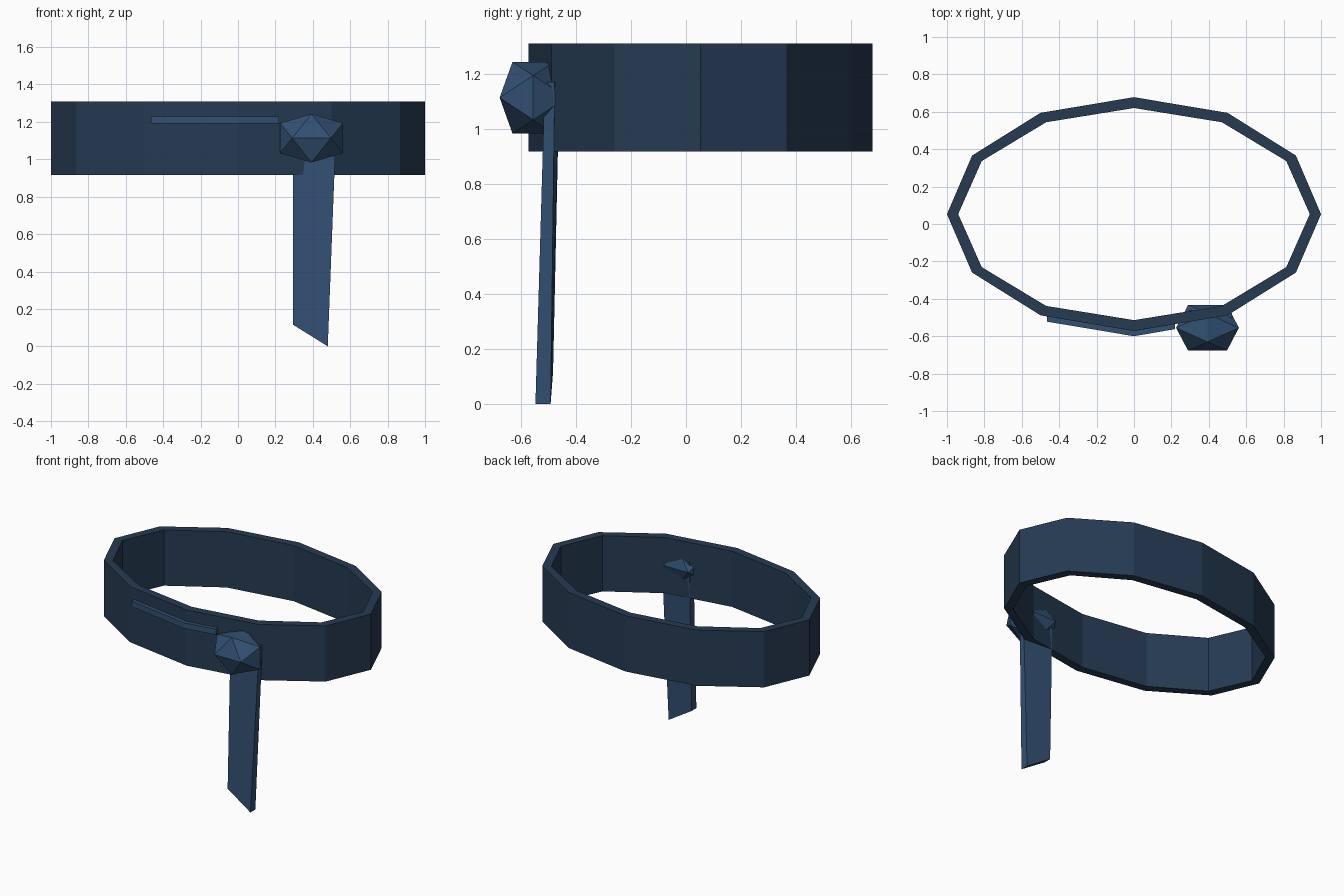
import bpy, math

if "Cube" in bpy.data.objects:
    bpy.data.objects.remove(bpy.data.objects["Cube"])


def material(name, rgb):
    m = bpy.data.materials.new(name)
    m.diffuse_color = (*rgb, 1)
    m.use_nodes = True
    m.node_tree.nodes["Principled BSDF"].inputs["Base Color"].default_value = m.diffuse_color
    return m


def add_mesh(name, verts, faces, mat):
    me = bpy.data.meshes.new(name)
    me.from_pydata(verts, [], faces)
    me.materials.append(mat)
    me.validate()
    ob = bpy.data.objects.new(name, me)
    bpy.context.collection.objects.link(ob)
    return ob


def loft(name, rings, mat, closed=False):
    """Skin a list of four-point cross-sections, capping open ends."""
    n = len(rings)
    faces = []
    for i in range(n if closed else n - 1):
        a, b = 4 * i, 4 * ((i + 1) % n)
        faces += [(a + j, a + (j + 1) % 4, b + (j + 1) % 4, b + j) for j in range(4)]
    if not closed:
        faces += [(3, 2, 1, 0), tuple(4 * (n - 1) + j for j in range(4))]
    return add_mesh(name, [v for r in rings for v in r], faces, mat)


dark = material("dark_cloth", (0.019, 0.043, 0.085))
light = material("light_cloth", (0.032, 0.08, 0.17))

# Twelve-sided oval waistband
CY, Z0, Z1 = 0.053, 0.917, 1.31
band = []
for k in range(12):
    c, s = math.cos(k * math.pi / 6), math.sin(k * math.pi / 6)
    o, i = (c, CY + 0.625 * s), (0.94 * c, CY + 0.567 * s)
    band.append([(*o, Z0), (*o, Z1), (*i, Z1), (*i, Z0)])
loft("waistband", band, dark, closed=True)

# Raised fold along the front of the band
fold = []
for x, y in ((-0.465, -0.522), (0, -0.6), (0.22, -0.562)):
    yi = y + 0.04
    fold.append([(x, y, 1.19), (x, yi, 1.19), (x, yi, 1.23), (x, y, 1.23)])
loft("front_fold", fold, light)

# Hanging tail with a slanted end
loft("hanging_tail", [
    [(0.295, -0.537, 0.115), (0.48, -0.547, 0.0), (0.48, -0.492, 0.0), (0.295, -0.483, 0.115)],
    [(0.295, -0.504, 1.17), (0.525, -0.513, 1.17), (0.525, -0.477, 1.17), (0.295, -0.46, 1.17)],
], light)

# Faceted knot: a stretched icosahedron with edges along the axes
g = 1 / 1.618
pts = []
for a in (-1, 1):
    for b in (-1, 1):
        pts += [(0, a * g, b), (a * g, b, 0), (b, 0, a * g)]
edge = 2 * g + 0.05
near = lambda i, j: math.dist(pts[i], pts[j]) < edge
faces = []
for i in range(12):
    for j in range(i + 1, 12):
        for k in range(j + 1, 12):
            if near(i, j) and near(j, k) and near(i, k):
                p, q, r = pts[i], pts[j], pts[k]
                det = (p[0] * (q[1] * r[2] - q[2] * r[1])
                       - p[1] * (q[0] * r[2] - q[2] * r[0])
                       + p[2] * (q[0] * r[1] - q[1] * r[0]))
                faces.append((i, j, k) if det > 0 else (i, k, j))
add_mesh("knot", [(0.393 + 0.168 * x, -0.555 + 0.122 * y, 1.113 + 0.13 * z)
                  for x, y, z in pts], faces, light)

# Consistent outward normals
for ob in bpy.context.collection.objects:
    import bmesh
    bm = bmesh.new()
    bm.from_mesh(ob.data)
    bmesh.ops.recalc_face_normals(bm, faces=bm.faces)
    bm.to_mesh(ob.data)
    bm.free()
